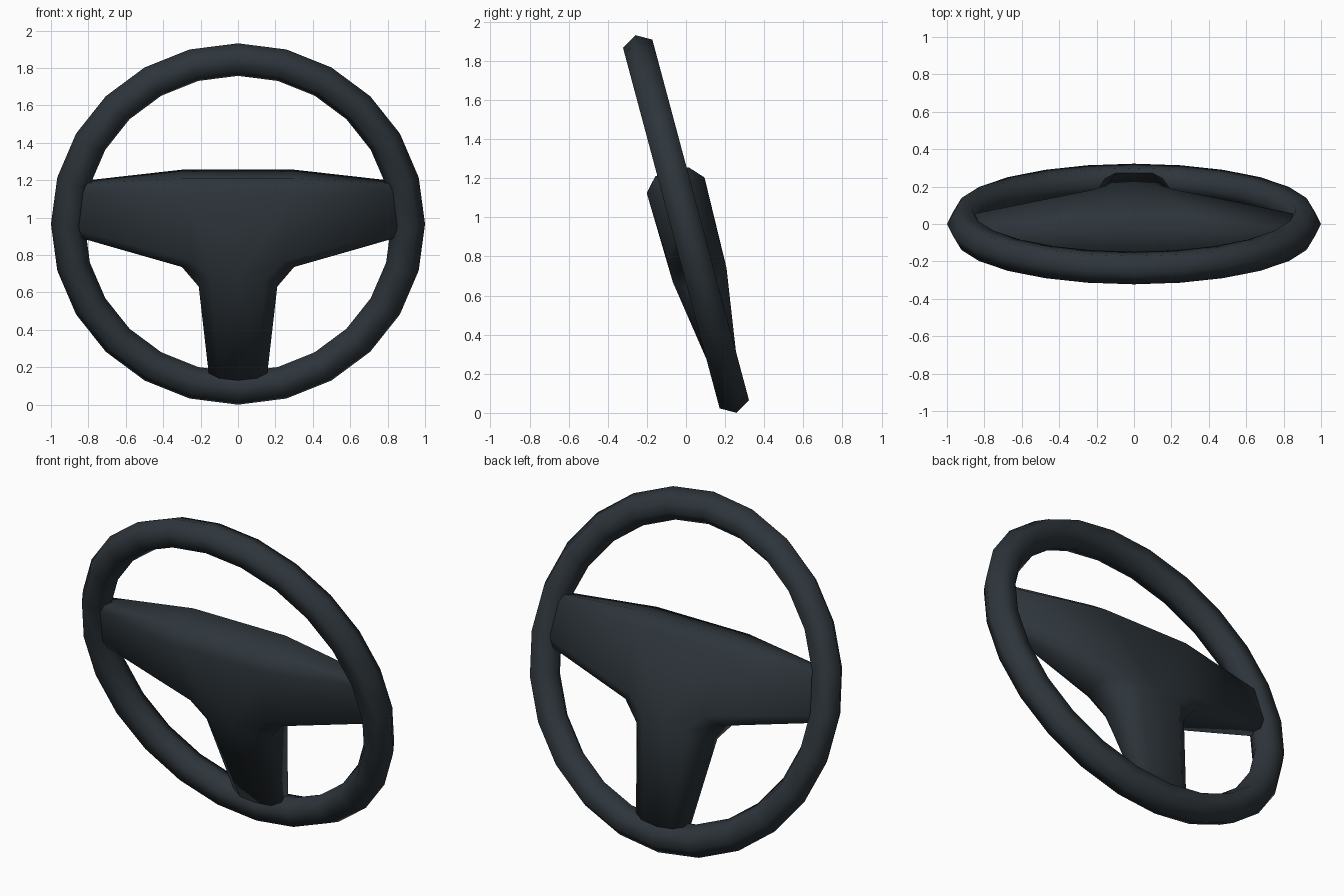
import bpy, bmesh, math

if "Cube" in bpy.data.objects:
    bpy.data.objects.remove(bpy.data.objects["Cube"])

# one dark slate colour for everything
mat = bpy.data.materials.new("dark slate")
mat.diffuse_color = (0.027, 0.036, 0.044, 1)
mat.use_nodes = True
mat.node_tree.nodes["Principled BSDF"].inputs["Base Color"].default_value = mat.diffuse_color

# wheel plane: local x = right, local y = up along the wheel, local z = toward the front
TILT = math.radians(105)
CENTRE = (0, 0, 0.966)


def finish(obj):
    obj.location = CENTRE
    obj.rotation_euler = (TILT, 0, 0)
    obj.data.materials.append(mat)
    for p in obj.data.polygons:
        p.use_smooth = True


# rim: hexagonal tube, 24 segments
bpy.ops.mesh.primitive_torus_add(major_segments=24, minor_segments=6,
                                 major_radius=0.91, minor_radius=0.09)
rim = bpy.context.object
rim.name = "rim"
finish(rim)

# hub and spokes: right half outline (x, up, half thickness), from top to stem end
outer = [(0, .277, .088), (.3, .277, .088), (.88, .225, .03), (.88, -.058, .03),
         (.3, -.215, .085), (.21, -.325, .08), (.15, -.88, .025), (0, -.88, .025)]
# bevelled-in outline of the faces; last point is the centre of the neck
inner = [(0, .205, .153), (.28, .205, .153), (.88, .19, .048), (.88, -.015, .048),
         (.24, -.17, .14), (.14, -.27, .142), (.10, -.88, .05), (0, -.88, .05),
         (0, -.27, .142)]
caps = [(1, 2, 3, 4), (0, 1, 4, 5, 8), (8, 5, 6, 7)]

bm = bmesh.new()
sides = []
for s in (1, -1):
    o = [bm.verts.new((x, u, s * t)) for x, u, t in outer]
    i = [bm.verts.new((x, u, s * t)) for x, u, t in inner]
    for cap in caps:                                   # front / back face
        bm.faces.new([i[k] for k in cap])
    for k in range(len(o) - 1):                        # bevel
        bm.faces.new((o[k], o[k + 1], i[k + 1], i[k]))
    sides.append(o)
f, b = sides
for k in range(len(f) - 1):                            # edge wall
    bm.faces.new((f[k], f[k + 1], b[k + 1], b[k]))

# mirror to the left half
geom = bm.verts[:] + bm.edges[:] + bm.faces[:]
bmesh.ops.mirror(bm, geom=geom, axis='X', merge_dist=0.0001)
bmesh.ops.remove_doubles(bm, verts=bm.verts[:], dist=0.0001)
bmesh.ops.recalc_face_normals(bm, faces=bm.faces[:])
mesh = bpy.data.meshes.new("hub_spokes")
bm.to_mesh(mesh)
bm.free()
hub = bpy.data.objects.new("hub_spokes", mesh)
bpy.context.collection.objects.link(hub)
finish(hub)
